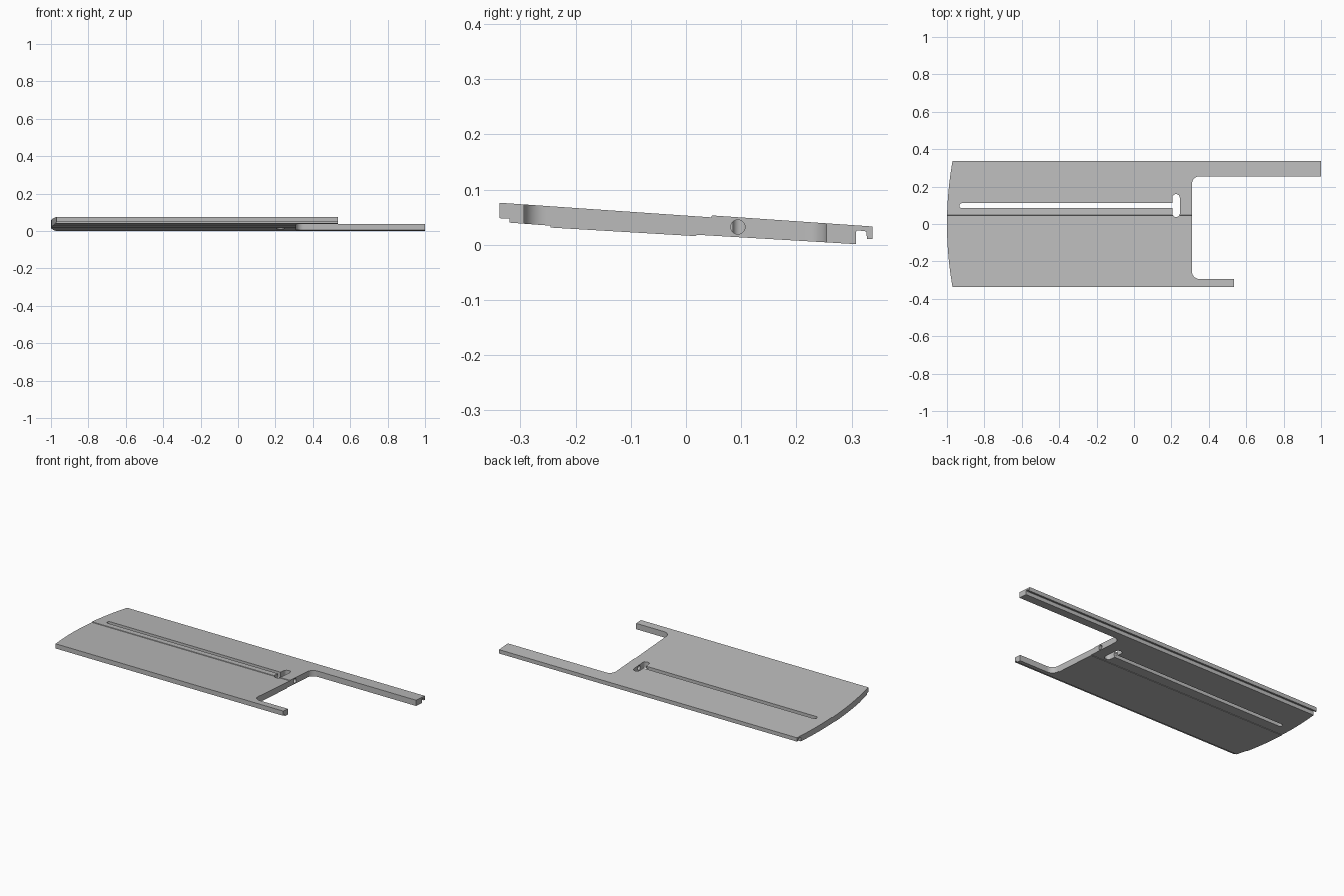
import bpy, bmesh, math
from mathutils import Vector

old = bpy.data.objects.get("Cube")
if old:
    bpy.data.objects.remove(old, do_unlink=True)

grey = bpy.data.materials.new("plain grey")
grey.use_nodes = True
colour = (0.5, 0.5, 0.5, 1)
grey.diffuse_color = colour
grey.node_tree.nodes["Principled BSDF"].inputs["Base Color"].default_value = colour


def prism(name, points, direction):
    """Closed solid made by sweeping a flat outline along a direction."""
    bm = bmesh.new()
    face = bm.faces.new([bm.verts.new(p) for p in points])
    swept = bmesh.ops.extrude_face_region(bm, geom=[face])["geom"]
    bmesh.ops.translate(bm, vec=direction,
                        verts=[v for v in swept if isinstance(v, bmesh.types.BMVert)])
    bmesh.ops.recalc_face_normals(bm, faces=bm.faces)
    mesh = bpy.data.meshes.new(name)
    bm.to_mesh(mesh)
    bm.free()
    mesh.materials.append(grey)
    obj = bpy.data.objects.new(name, mesh)
    bpy.context.collection.objects.link(obj)
    return obj


def arc(cx, cy, r, start, end, steps=12):
    angles = [math.radians(start + (end - start) * i / steps) for i in range(steps + 1)]
    return [(cx + r * math.cos(a), cy + r * math.sin(a)) for a in angles]


def vertical(name, outline):
    return prism(name, [(x, y, -0.1) for x, y in outline], Vector((0, 0, 0.3)))


def combine(target, tool, operation):
    mod = target.modifiers.new("cut", "BOOLEAN")
    mod.object, mod.operation, mod.solver = tool, operation, "EXACT"
    bpy.context.view_layer.objects.active = target
    bpy.ops.object.modifier_apply(modifier=mod.name)
    bpy.data.objects.remove(tool, do_unlink=True)


# Tilted cross-section with shallow steps and the rear hooked lip
section = [(-0.338, 0.076), (0.046, 0.0495), (0.047, 0.053), (0.338, 0.033),
           (0.338, 0.01), (0.328, 0.01), (0.327, 0.024), (0.311, 0.026),
           (0.308, 0.023), (0.308, 0.001), (0.25, 0.0045), (0.019, 0.018),
           (0.018, 0.0155), (-0.245, 0.031), (-0.246, 0.0345), (-0.32, 0.04),
           (-0.32, 0.047), (-0.338, 0.048)]
plate = prism("slotted_plate", [(-1.1, y, z) for y, z in section], Vector((2.2, 0, 0)))

# Plan outline: bowed left end, two arms and a filleted notch
edge = 0.36
bow = [edge - 2 * edge * i / 24 for i in range(25)]
outline = [(-1 + 0.03 * (y / 0.338) ** 2, y) for y in bow]
outline += [(0.535, -edge), (0.535, -0.294)]
outline += arc(0.35, -0.254, 0.04, 270, 180)
outline += arc(0.35, 0.215, 0.04, 180, 90)
outline += [(1.0, 0.255), (1.0, edge)]
combine(plate, vertical("plan_shape", outline), "INTERSECT")

# Long slot with a rounded end
slot = arc(-0.921, 0.098, 0.013, 90, 270) + [(0.225, 0.085), (0.225, 0.111)]
combine(plate, vertical("slot_cutter", slot), "DIFFERENCE")

# Oval cross slot
oval = arc(0.225, 0.14, 0.02, 0, 180) + arc(0.225, 0.057, 0.02, 180, 360)
combine(plate, vertical("oval_cutter", oval), "DIFFERENCE")

# Round hole drilled from the notch into the slot
circle = arc(0.094, 0.032, 0.013, 0, 360, 24)[:-1]
drill = prism("drill_cutter", [(0.19, y, z) for y, z in circle], Vector((0.14, 0, 0)))
combine(plate, drill, "DIFFERENCE")

bpy.ops.object.select_all(action="DESELECT")
plate.select_set(True)
bpy.context.view_layer.objects.active = plate
bpy.ops.object.shade_smooth_by_angle(angle=math.radians(25))
